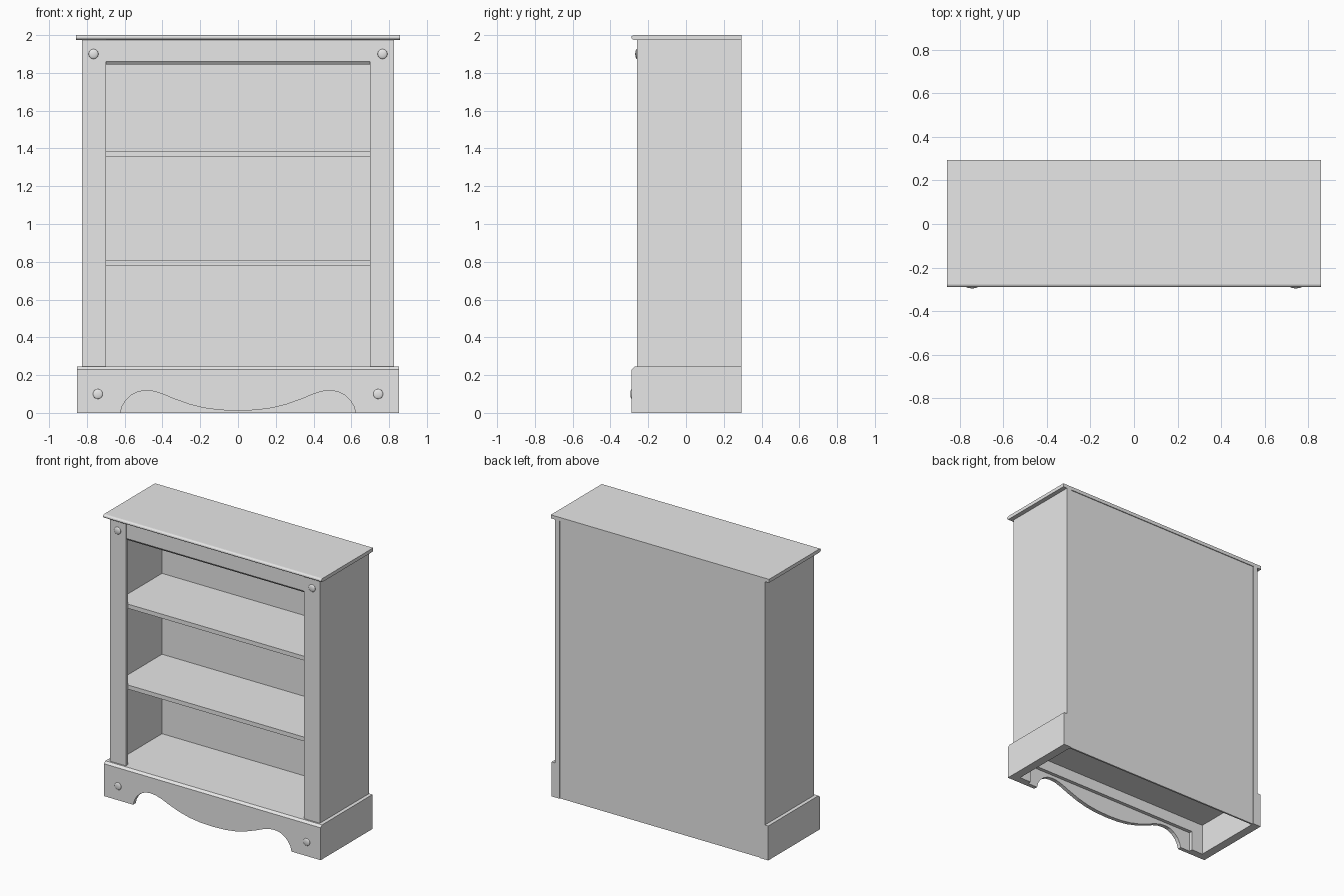
import bpy, bmesh, math
from mathutils import Matrix, Vector

if "Cube" in bpy.data.objects:
    bpy.data.objects.remove(bpy.data.objects["Cube"])

grey = bpy.data.materials.new("light_grey")
grey.diffuse_color = (0.8, 0.8, 0.8, 1)
grey.use_nodes = True
grey.node_tree.nodes["Principled BSDF"].inputs["Base Color"].default_value = grey.diffuse_color


def finish(name, bm):
    bmesh.ops.recalc_face_normals(bm, faces=bm.faces)
    me = bpy.data.meshes.new(name)
    bm.to_mesh(me)
    bm.free()
    me.materials.append(grey)
    ob = bpy.data.objects.new(name, me)
    bpy.context.collection.objects.link(ob)
    return ob


def box(name, x0, x1, y0, y1, z0, z1):
    bm = bmesh.new()
    size = Vector((x1 - x0, y1 - y0, z1 - z0))
    mid = Vector((x0 + x1, y0 + y1, z0 + z1)) / 2
    bmesh.ops.create_cube(bm, size=1, matrix=Matrix.Translation(mid) @ Matrix.Diagonal(size).to_4x4())
    return finish(name, bm)


def prism(name, points, offset):
    """Extrude a closed outline of 3D points by an offset."""
    bm = bmesh.new()
    face = bm.faces.new([bm.verts.new(p) for p in points])
    ext = bmesh.ops.extrude_face_region(bm, geom=[face], use_keep_orig=True)
    bmesh.ops.translate(bm, vec=offset, verts=[v for v in ext["geom"] if isinstance(v, bmesh.types.BMVert)])
    return finish(name, bm)


def moulding(name, half, yz):
    """Run a y-z profile across the full width."""
    return prism(name, [(-half, y, z) for y, z in yz], (2 * half, 0, 0))


def knob(name, x, y, z, depth):
    """Shallow round stud facing the front."""
    bm = bmesh.new()
    bmesh.ops.create_uvsphere(bm, u_segments=20, v_segments=10, radius=1)
    bmesh.ops.transform(bm, verts=bm.verts, matrix=Matrix.Translation((x, y, z)) @ Matrix.Diagonal((0.026, depth, 0.026, 1)))
    ob = finish(name, bm)
    for p in ob.data.polygons:
        p.use_smooth = True


BACK = 0.293
FRONT = -0.26     # front of the posts
INNER = -0.235    # back of the posts

# Sides, posts, plinth returns and studs
for s, side in ((-1, "left"), (1, "right")):
    def pair(name, a, b, *rest):
        box(f"{side}_{name}", min(s * a, s * b), max(s * a, s * b), *rest)
    pair("side_panel", 0.79, 0.826, INNER, BACK, 0, 1.975)
    pair("post", 0.70, 0.826, FRONT, INNER, 0, 1.975)
    pair("plinth_side", 0.826, 0.852, FRONT, BACK, 0, 0.245)
    knob(f"{side}_post_stud", s * 0.765, FRONT, 1.9, 0.009)
    knob(f"{side}_plinth_stud", s * 0.742, -0.288, 0.1, 0.007)

# Back panel, set slightly in from the side edges
box("back_panel", -0.79, 0.79, 0.275, 0.287, 0, 1.975)

# Shelves
for i, (z0, z1) in enumerate(((0.22, 0.245), (0.78, 0.81), (1.355, 1.385))):
    box(f"shelf_{i + 1}", -0.79, 0.79, INNER, 0.275, z0, z1)
box("bottom_shelf_edge", -0.70, 0.70, FRONT, INNER, 0.22, 0.245)
box("lower_rail", -0.70, 0.70, FRONT, INNER, 0.14, 0.22)

# Top rail with chamfered lower edge
moulding("top_rail", 0.70, [(-0.255, 1.975), (-0.255, 1.86), (-0.243, 1.845), (-0.23, 1.845), (-0.23, 1.975)])

# Top board with rounded front edge
nose = [(-0.275 - 0.0145 * math.cos(a), 1.9875 + 0.0125 * math.sin(a))
        for a in (math.radians(d) for d in range(-90, 91, 30))]
moulding("top_board", 0.858, nose + [(BACK, 2.0), (BACK, 1.975)])

# Plinth front with scalloped lower edge
half = [(0.10, 0.015), (0.18, 0.026), (0.26, 0.046), (0.34, 0.075), (0.40, 0.10), (0.445, 0.114),
        (0.49, 0.118), (0.53, 0.112), (0.565, 0.094), (0.595, 0.066), (0.613, 0.035), (0.623, 0), (0.852, 0), (0.852, 0.23)]
outline = [(0, 0.011)] + half + [(-x, z) for x, z in reversed(half)]
prism("plinth_front", [(x, -0.288, z) for x, z in outline], (0, 0.028, 0))
moulding("plinth_lip", 0.852, [(-0.288, 0.23), (-0.272, 0.245), (FRONT, 0.245), (FRONT, 0.23)])
